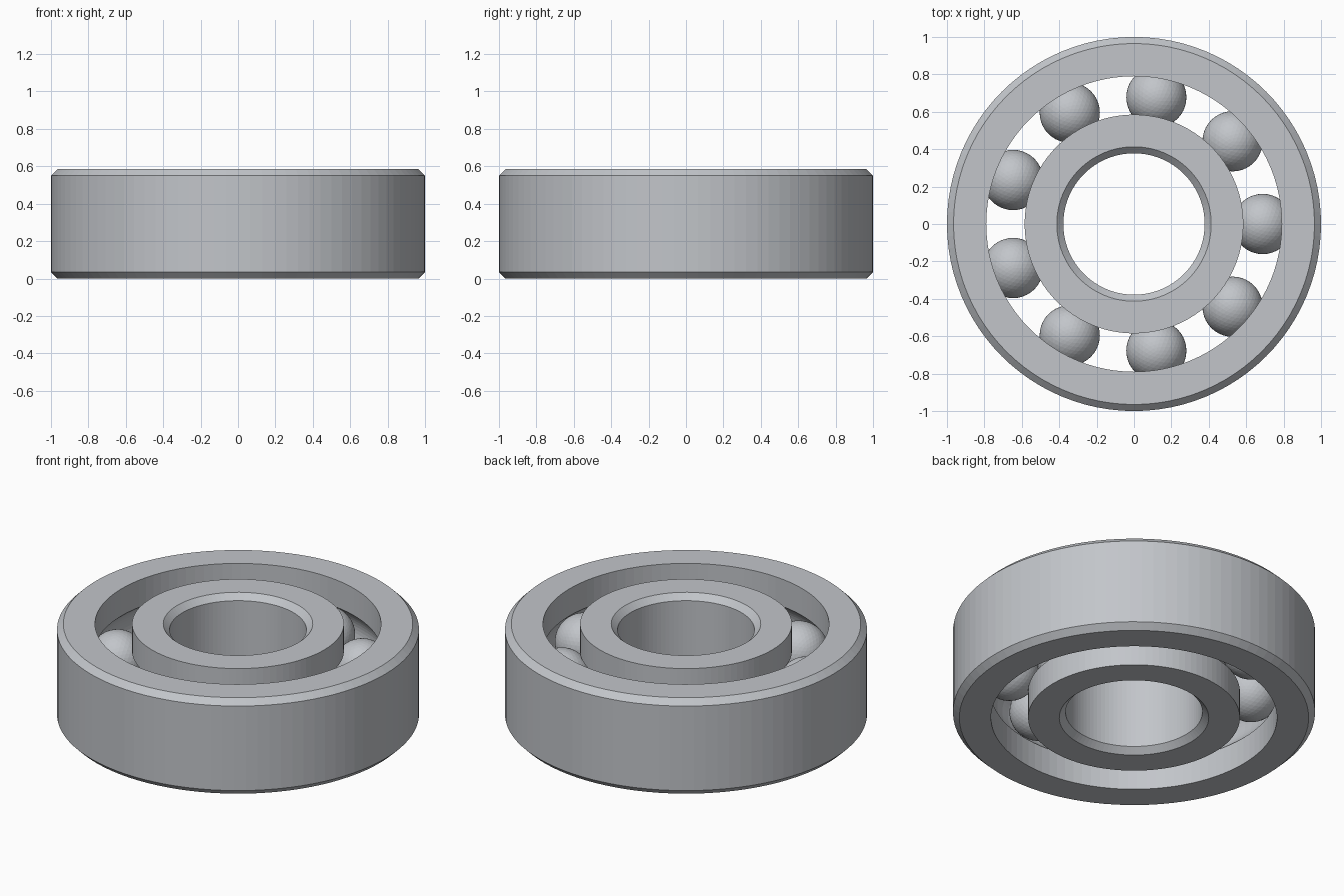
import bpy, bmesh, math
from mathutils import Matrix

cube = bpy.data.objects.get("Cube")
if cube:
    bpy.data.objects.remove(cube, do_unlink=True)

HEIGHT, CHAMFER, SEGMENTS = 0.585, 0.035, 96
MID = HEIGHT / 2
PITCH, BALL, GROOVE = 0.688, 0.161, 0.163
BALLS = 9

steel = bpy.data.materials.new("steel")
steel.use_nodes = True
steel.diffuse_color = (0.54, 0.56, 0.59, 1)
steel.node_tree.nodes["Principled BSDF"].inputs["Base Color"].default_value = steel.diffuse_color


def add_object(name, bm):
    bmesh.ops.recalc_face_normals(bm, faces=bm.faces)
    mesh = bpy.data.meshes.new(name)
    bm.to_mesh(mesh)
    bm.free()
    mesh.materials.append(steel)
    obj = bpy.data.objects.new(name, mesh)
    bpy.context.collection.objects.link(obj)
    return obj


def race(name, plain, grooved):
    """Ring with a chamfered plain wall and a ball groove in the other wall."""
    side = 1 if plain > grooved else -1
    inset = plain - side * CHAMFER
    profile = [(grooved, 0), (inset, 0), (plain, CHAMFER),
               (plain, HEIGHT - CHAMFER), (inset, HEIGHT), (grooved, HEIGHT)]
    half = math.acos(abs(grooved - PITCH) / GROOVE)
    steps = 14
    for i in range(steps + 1):
        a = half - 2 * half * i / steps
        profile.append((PITCH + side * GROOVE * math.cos(a), MID + GROOVE * math.sin(a)))

    # Spin the closed section around the axis
    bm = bmesh.new()
    rings = []
    for s in range(SEGMENTS):
        t = math.tau * s / SEGMENTS
        rings.append([bm.verts.new((r * math.cos(t), r * math.sin(t), z)) for r, z in profile])
    n = len(profile)
    for s in range(SEGMENTS):
        a, b = rings[s], rings[(s + 1) % SEGMENTS]
        for i in range(n):
            j = (i + 1) % n
            bm.faces.new((a[i], a[j], b[j], b[i]))
    return add_object(name, bm)


# Inner and outer races
race("outer_race", 1.0, 0.79)
race("inner_race", 0.378, 0.585)

# Balls evenly spaced in the groove
for k in range(BALLS):
    t = math.tau * k / BALLS
    bm = bmesh.new()
    place = Matrix.Translation((PITCH * math.cos(t), PITCH * math.sin(t), MID))
    bmesh.ops.create_icosphere(bm, subdivisions=4, radius=BALL, matrix=place)
    add_object(f"ball_{k + 1}", bm)
